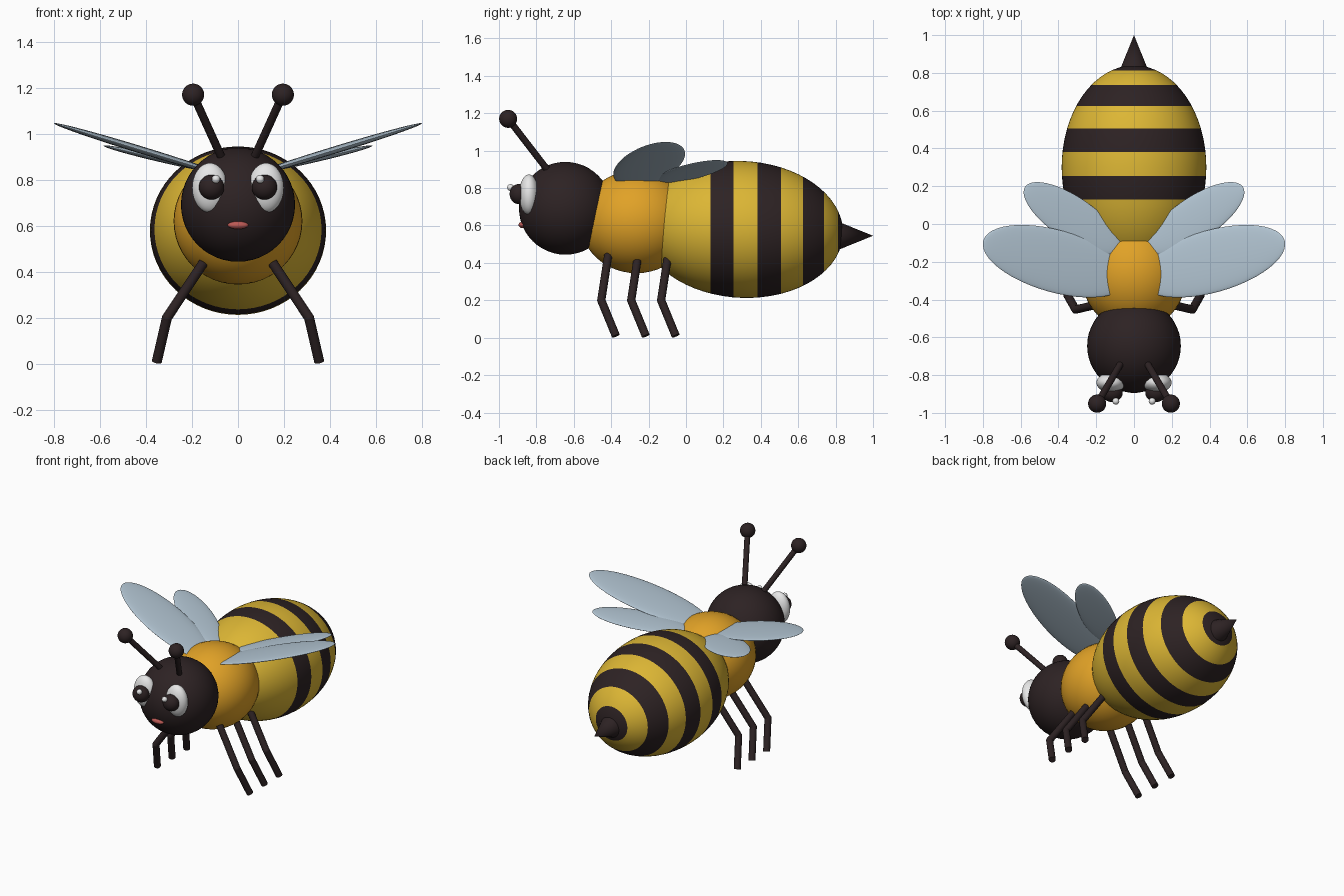
import bpy, bmesh
from math import radians
from mathutils import Vector, Matrix

if "Cube" in bpy.data.objects:
    bpy.data.objects.remove(bpy.data.objects["Cube"])


def material(name, rgb):
    m = bpy.data.materials.new(name)
    m.use_nodes = True
    m.diffuse_color = (*rgb, 1)
    bsdf = m.node_tree.nodes["Principled BSDF"]
    bsdf.inputs["Base Color"].default_value = (*rgb, 1)
    bsdf.inputs["Roughness"].default_value = 0.6
    return m


BLACK = material("dark brown", (0.026, 0.016, 0.017))
YELLOW = material("yellow", (0.72, 0.47, 0.035))
ORANGE = material("amber", (0.75, 0.36, 0.02))
WHITE = material("white", (0.85, 0.85, 0.85))
RED = material("lip red", (0.5, 0.1, 0.09))
WING = material("pale blue", (0.45, 0.56, 0.65))


def finish(name, bm, *mats):
    mesh = bpy.data.meshes.new(name)
    bm.to_mesh(mesh)
    bm.free()
    for m in mats:
        mesh.materials.append(m)
    obj = bpy.data.objects.new(name, mesh)
    bpy.context.collection.objects.link(obj)
    bpy.ops.object.select_all(action="DESELECT")
    bpy.context.view_layer.objects.active = obj
    obj.select_set(True)
    bpy.ops.object.shade_smooth_by_angle(angle=radians(40))
    return obj


def ellipsoid(name, centre, radii, mat, rot=Matrix()):
    bm = bmesh.new()
    bmesh.ops.create_uvsphere(bm, u_segments=48, v_segments=24, radius=1)
    bm.transform(Matrix.Translation(centre) @ rot @ Matrix.Diagonal((*radii, 1)))
    return finish(name, bm, mat)


def rod(name, start, end, r1, r2, mat, segments=16):
    a, b = Vector(start), Vector(end)
    bm = bmesh.new()
    bmesh.ops.create_cone(bm, cap_ends=True, segments=segments,
                          radius1=r1, radius2=r2, depth=(b - a).length)
    turn = (b - a).to_track_quat("Z", "Y").to_matrix().to_4x4()
    bm.transform(Matrix.Translation((a + b) / 2) @ turn)
    return finish(name, bm, mat)


# Striped abdomen: cut at each stripe edge, then coloured by position along y
EDGES = [0.13, 0.255, 0.382, 0.505, 0.625, 0.737, 0.812]
bm = bmesh.new()
bmesh.ops.create_uvsphere(bm, u_segments=64, v_segments=32, radius=1)
bm.transform(Matrix.Translation((0, 0.3, 0.579))
             @ Matrix.Diagonal((0.383, 0.54, 0.366, 1))
             @ Matrix.Rotation(radians(90), 4, "X"))
for y in EDGES:
    geom = bm.verts[:] + bm.edges[:] + bm.faces[:]
    bmesh.ops.bisect_plane(bm, geom=geom, dist=0.002,
                           plane_co=(0, y, 0), plane_no=(0, 1, 0))
for f in bm.faces:
    y = f.calc_center_median().y
    f.material_index = sum(y > e for e in EDGES) % 2
for v in bm.verts:
    v.co.z -= 0.03 * (v.co.y - 0.3)
finish("abdomen", bm, YELLOW, BLACK)

# Stinger, thorax, head and mouth
rod("stinger", (0, 0.815, 0.545), (0, 1.0, 0.545), 0.075, 0, BLACK, 32)
ellipsoid("thorax", (0, -0.265, 0.62), (0.28, 0.3, 0.275), ORANGE)
ellipsoid("head", (0, -0.645, 0.692), (0.248, 0.248, 0.248), BLACK)
ellipsoid("mouth", (0, -0.875, 0.603), (0.045, 0.02, 0.017), RED)

for s, side in ((1, "left"), (-1, "right")):
    # Eyes
    ellipsoid(f"{side}_eye", (s * 0.122, -0.84, 0.765), (0.077, 0.052, 0.108), WHITE)
    ellipsoid(f"{side}_pupil", (s * 0.115, -0.893, 0.768), (0.055, 0.05, 0.054), BLACK)
    ellipsoid(f"{side}_eye_glint", (s * 0.096, -0.938, 0.803), (0.018, 0.018, 0.018), WHITE)

    # Antennae
    tip = (s * 0.195, -0.951, 1.17)
    rod(f"{side}_antenna", (s * 0.068, -0.735, 0.89), tip, 0.018, 0.018, BLACK)
    ellipsoid(f"{side}_antenna_ball", tip, (0.048, 0.048, 0.048), BLACK)

    # Wings: centre, half sizes, lift angle, sweep angle
    for part, centre, radii, lift, sweep in (
            ("fore_wing", (0.415, -0.197, 0.928), (0.415, 0.165, 0.016), 17, 15),
            ("hind_wing", (0.328, 0.03, 0.889), (0.305, 0.115, 0.014), 13, 33)):
        rot = (Matrix.Rotation(radians(-s * lift), 4, "Y")
               @ Matrix.Rotation(radians(s * sweep), 4, "Z"))
        ellipsoid(f"{side}_{part}", (s * centre[0], *centre[1:]), radii, WING, rot)

    # Legs, each with an upper and a lower segment
    for i, part in enumerate(("front", "middle", "back")):
        y = -0.453 + 0.16 * i
        knee = (s * 0.309, y, 0.2)
        rod(f"{side}_{part}_upper_leg", (s * 0.15, y + 0.037, 0.44), knee, 0.022, 0.022, BLACK)
        rod(f"{side}_{part}_lower_leg", knee, (s * 0.353, y + 0.078, 0.01), 0.022, 0.022, BLACK)
        ellipsoid(f"{side}_{part}_knee", knee, (0.022, 0.022, 0.022), BLACK)
